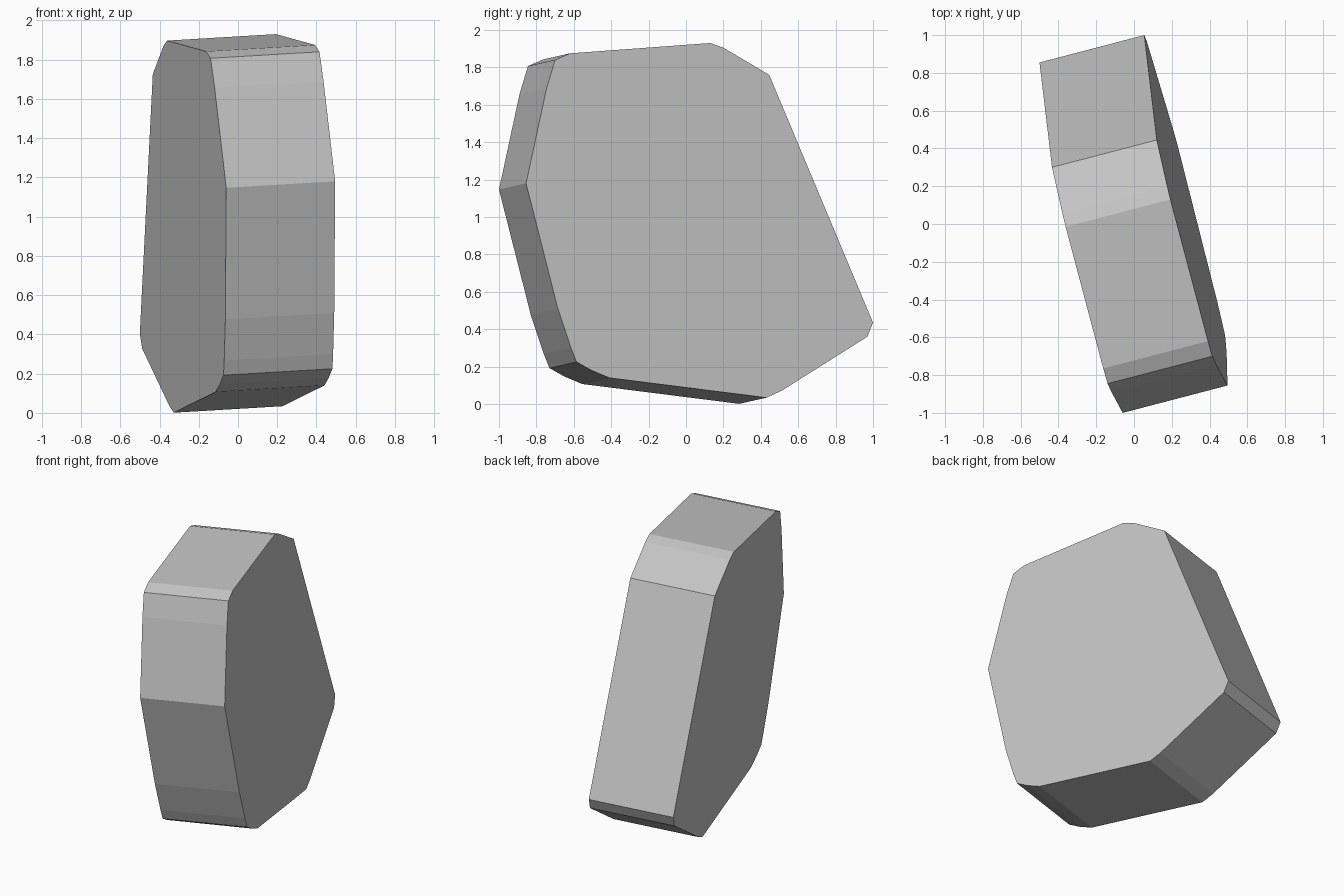
import bpy
import bmesh
from mathutils import Vector

cube = bpy.data.objects.get("Cube")
if cube:
    bpy.data.objects.remove(cube, do_unlink=True)

# Single grey material
grey = bpy.data.materials.new("plain grey")
grey.use_nodes = True
colour = (0.55, 0.55, 0.55, 1)
grey.diffuse_color = colour
grey.node_tree.nodes["Principled BSDF"].inputs["Base Color"].default_value = colour

# Outline of the left face as (y, z); the slab runs from it along the thickness
OUTLINE = [
    (-0.855, 1.18), (-0.745, 1.69), (-0.70, 1.84), (-0.62, 1.875),
    (0.13, 1.93), (0.20, 1.905), (0.445, 1.76), (1.0, 0.435),
    (0.97, 0.36), (0.51, 0.07), (0.43, 0.034), (-0.41, 0.14),
    (-0.505, 0.18), (-0.585, 0.225), (-0.615, 0.30), (-0.685, 0.51),
]
THICKNESS = Vector((0.555, 0.145, 0.033))
ANCHOR = Vector((0.495, -0.855, 1.18))


def on_left_plane(y, z):
    """Point on the tilted plane square to the thickness direction."""
    dy, dz = y - ANCHOR.y, z - ANCHOR.z
    x = ANCHOR.x - (THICKNESS.y * dy + THICKNESS.z * dz) / THICKNESS.x
    return Vector((x, y, z))


# Tilted slab: one flat polygon extruded along its normal
bm = bmesh.new()
face = bm.faces.new([bm.verts.new(on_left_plane(y, z)) for y, z in OUTLINE])
result = bmesh.ops.extrude_face_region(bm, geom=[face], use_keep_orig=True)
moved = [v for v in result["geom"] if isinstance(v, bmesh.types.BMVert)]
bmesh.ops.translate(bm, verts=moved, vec=-THICKNESS)
bmesh.ops.recalc_face_normals(bm, faces=bm.faces)

mesh = bpy.data.meshes.new("tilted_slab")
bm.to_mesh(mesh)
bm.free()
mesh.materials.append(grey)
slab = bpy.data.objects.new("tilted_slab", mesh)
bpy.context.collection.objects.link(slab)
